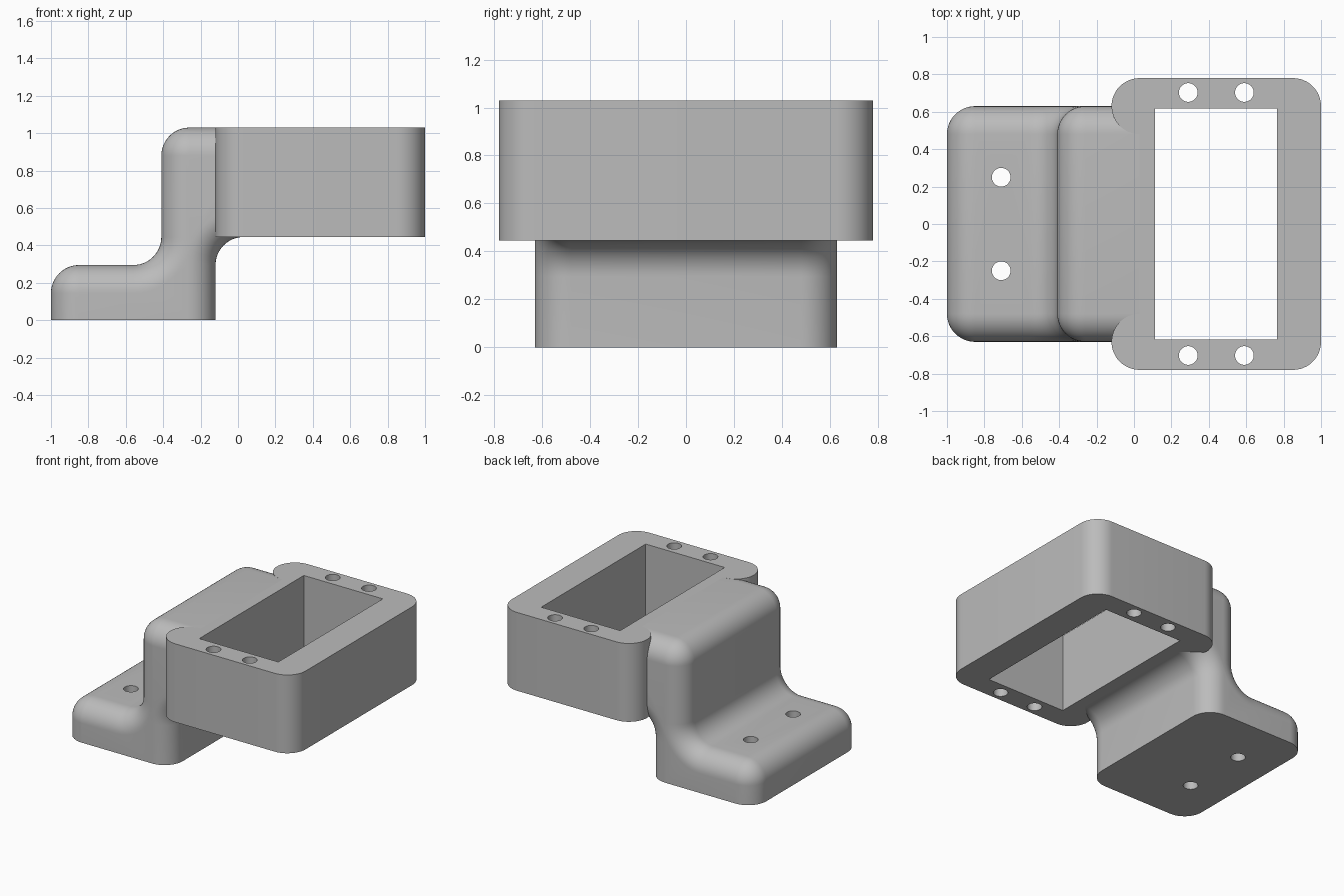
import bpy, bmesh
from math import sin, cos, pi, radians

R = 0.15            # shared fillet radius
STEPS = 12          # segments per quarter fillet
TOP, UNDER, FOOT = 1.03, 0.445, 0.295

cube = bpy.data.objects.get("Cube")
if cube:
    bpy.data.objects.remove(cube)

grey = bpy.data.materials.new("light grey")
grey.use_nodes = True
colour = (0.5, 0.5, 0.5, 1)
grey.diffuse_color = colour
grey.node_tree.nodes["Principled BSDF"].inputs["Base Color"].default_value = colour


def arc(cx, cy, r, start, end):
    n = round(abs(end - start) / 90 * STEPS)
    angles = [radians(start + (end - start) * i / n) for i in range(n + 1)]
    return [(cx + r * cos(a), cy + r * sin(a)) for a in angles]


def bridge(bm, a, b):
    """Join two matching closed rings of vertices with quads."""
    for i in range(len(a)):
        j = (i + 1) % len(a)
        bm.faces.new((a[i], a[j], b[j], b[i]))


def tube(bm, outline, z0, z1):
    """Upright wall along an outline; returns the edges of its two rims."""
    rings = [[bm.verts.new((x, y, z)) for x, y in outline] for z in (z0, z1)]
    bridge(bm, *rings)
    return [[bm.edges.get((r[i - 1], r[i])) for i in range(len(r))] for r in rings]


def screw_hole(bm, x, y, z0, z1):
    return tube(bm, arc(x, y, 0.05, 0, 360)[:-1], z0, z1)


def fill(bm, edges):
    bmesh.ops.triangle_fill(bm, edges=edges, use_beauty=True, normal=(0, 0, 1))


def finish(name, bm):
    """Smooth fillets, crisp edges, one object per part."""
    bmesh.ops.recalc_face_normals(bm, faces=bm.faces[:])
    bm.normal_update()
    for face in bm.faces:
        face.smooth = True
    for edge in bm.edges:
        edge.smooth = edge.calc_face_angle(0) < radians(25)
    mesh = bpy.data.meshes.new(name)
    bm.to_mesh(mesh)
    bm.free()
    mesh.materials.append(grey)
    bpy.context.collection.objects.link(bpy.data.objects.new(name, mesh))


def step_profile(d):
    """Stepped side profile, inset by d everywhere but the base and frame end."""
    return ([(-1 + d, 0)]
            + arc(-1 + R, FOOT - R, R - d, 180, 90)
            + arc(-0.41 - R, FOOT + R, R + d, 270, 360)
            + arc(-0.41 + R, TOP - R, R - d, 180, 90)
            + [(-0.12 + R, TOP - d)]
            + arc(-0.12 + R, UNDER - R, R + d, 90, 180)
            + [(-0.12 - d, 0)])


# Stepped bracket with rolled edges along both sides
bm = bmesh.new()
rings = []
for side in (-1, 1):
    for i in range(STEPS + 1):
        t = pi / 2 * (i if side > 0 else STEPS - i) / STEPS
        y = side * (0.63 - R + R * sin(t))
        rings.append([bm.verts.new((x, y, z))
                      for x, z in step_profile(R * (1 - cos(t)))])
for a, b in zip(rings, rings[1:]):
    bridge(bm, a, b)
bm.faces.new(rings[0])
bm.faces.new(rings[-1])
bmesh.ops.remove_doubles(bm, verts=bm.verts[:], dist=0.0001)

# Two screw holes through the foot
bm.normal_update()
flats = [f for f in bm.faces if abs(f.normal.z) > 0.9999
         and abs(f.calc_center_median().y) < 0.01
         and f.calc_center_median().x < -0.5]
flats.sort(key=lambda f: f.calc_center_median().z)
borders = [list(f.edges) for f in flats]
bmesh.ops.delete(bm, geom=flats, context='FACES_ONLY')
for y in (-0.25, 0.25):
    for border, rim in zip(borders, screw_hole(bm, -0.71, y, 0, FOOT)):
        border += rim
for border in borders:
    fill(bm, border)
finish("mounting_bracket", bm)

# Frame, its bracket side ending in two round lobes
bm = bmesh.new()
outline = (arc(-0.12 + R, -0.63, R, 270, 90) + arc(-0.12 + R, 0.63, R, 270, 90)
           + arc(1 - R, 0.63, R, 90, 0) + arc(1 - R, -0.63, R, 0, -90))
window = [(0.112, -0.617), (0.765, -0.617), (0.765, 0.617), (0.112, 0.617)]
borders = tube(bm, outline, UNDER, TOP)
openings = [tube(bm, window, UNDER, TOP)]
openings += [screw_hole(bm, x, y, UNDER, TOP)
             for x in (0.29, 0.59) for y in (-0.703, 0.703)]
for opening in openings:
    for border, rim in zip(borders, opening):
        border += rim
for border in borders:
    fill(bm, border)
finish("frame", bm)
